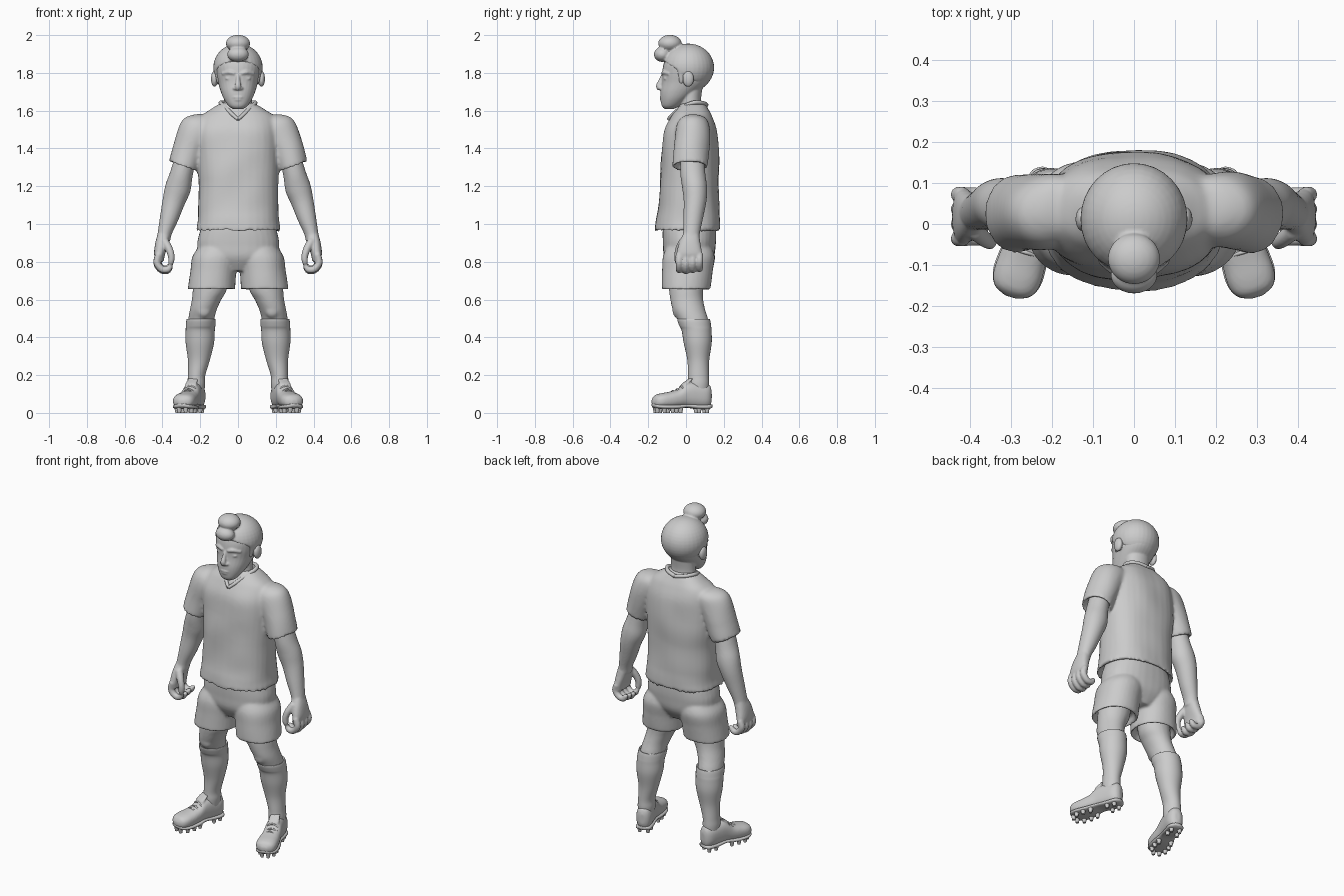
import bpy, bmesh, math
from mathutils import Vector, Matrix

Z = Vector((0, 0, 1))


def spline(rows, steps=6):
    """Catmull-Rom through rows of equal-length numbers."""
    out = []
    for i in range(len(rows) - 1):
        q = [rows[max(0, i - 1)], rows[i], rows[i + 1], rows[min(len(rows) - 1, i + 2)]]
        for s in range(steps):
            t = s / steps
            out.append([.5 * (2 * b + (c - a) * t + (2 * a - 5 * b + 4 * c - d) * t * t
                              + (3 * b - a - 3 * c + d) * t ** 3) for a, b, c, d in zip(*q)])
    return out + [list(rows[-1])]


def sweep(bm, rows, axis=None, ref=(1, 0, 0), p=2, side=1, n=32):
    """Closed tube through rows (x, y, z, ru, rv); sections follow the path or a fixed axis."""
    rows = spline([r if len(r) == 5 else (*r, r[3]) for r in rows])
    rings = []
    for i, r in enumerate(rows):
        a, b = rows[max(0, i - 1)], rows[min(len(rows) - 1, i + 1)]
        t = Vector(axis) if axis else Vector(b[:3]) - Vector(a[:3])
        t.normalize()
        u = Vector(ref)
        u = (u - t * u.dot(t)).normalized()
        v = t.cross(u)
        ring = []
        for k in range(n):
            c, s = math.cos(2 * math.pi * k / n), math.sin(2 * math.pi * k / n)
            c = math.copysign(abs(c) ** (2 / p), c) * max(r[3], .002)
            s = math.copysign(abs(s) ** (2 / p), s) * max(r[4], .002)
            co = Vector(r[:3]) + u * c + v * s
            ring.append(bm.verts.new((co.x * side, co.y, co.z)))
        rings.append(ring)
    for a, b in zip(rings, rings[1:]):
        for k in range(n):
            bm.faces.new((a[k], a[(k + 1) % n], b[(k + 1) % n], b[k]))
    bm.faces.new(rings[0])
    bm.faces.new(rings[-1])


def blob(bm, co, r):
    bmesh.ops.create_uvsphere(bm, u_segments=32, v_segments=20, radius=1,
                              matrix=Matrix.Translation(co) @ Matrix.Diagonal((*r, 1)))


def finish(name, bm, voxel=0, smooth=3, mirror=False, cloth=0):
    """Turn the bmesh into an object; voxel > 0 fuses overlapping pieces."""
    bmesh.ops.recalc_face_normals(bm, faces=bm.faces)
    me = bpy.data.meshes.new(name)
    bm.to_mesh(me)
    bm.free()
    me.polygons.foreach_set("use_smooth", [True] * len(me.polygons))
    ob = bpy.data.objects.new(name, me)
    bpy.context.collection.objects.link(ob)
    if voxel:
        m = ob.modifiers.new("fuse", 'REMESH')
        m.mode, m.voxel_size, m.use_smooth_shade = 'VOXEL', voxel, True
        m = ob.modifiers.new("soften", 'SMOOTH')
        m.factor, m.iterations = .5, smooth
    if cloth:
        tex = bpy.data.textures.new(name + "_folds", 'CLOUDS')
        tex.noise_scale, tex.noise_depth = .16, 0
        m = ob.modifiers.new("folds", 'DISPLACE')
        m.texture, m.strength, m.mid_level = tex, cloth, .5
    if mirror:
        ob.modifiers.new("mirror", 'MIRROR')
    return ob


# Head, neck, face and ears
bm = bmesh.new()
sweep(bm, [(0, -.09, 1.608, .025, .022), (0, -.08, 1.625, .05, .048), (0, -.06, 1.66, .074, .074),
           (0, -.035, 1.70, .091, .1), (0, -.004, 1.75, .106, .124), (0, .007, 1.80, .118, .133),
           (0, .01, 1.85, .122, .128), (0, .012, 1.90, .105, .108), (0, .012, 1.935, .06, .06),
           (0, .012, 1.945, .02, .02)], axis=Z, p=2.15)
sweep(bm, [(0, .025, 1.54, .085, .07), (0, .025, 1.60, .078, .063), (0, .025, 1.66, .074, .055),
           (0, .03, 1.74, .075, .06)], axis=Z)
sweep(bm, [(0, -.122, 1.79, .009), (0, -.134, 1.76, .011), (0, -.143, 1.73, .016),
           (0, -.136, 1.712, .013)])
for s in (1, -1):
    sweep(bm, [(.016, -.122, 1.795, .009), (.045, -.116, 1.803, .011), (.082, -.088, 1.795, .009)],
          ref=(0, 0, 1), side=s)
    blob(bm, (.045 * s, -.107, 1.770), (.022, .012, .008))
    blob(bm, (.016 * s, -.133, 1.718), (.011, .012, .009))
    blob(bm, (.125 * s, .012, 1.768), (.018, .03, .042))
blob(bm, (0, -.125, 1.671), (.032, .015, .008))
blob(bm, (0, -.123, 1.657), (.027, .015, .008))
finish("head", bm, .005, 2)

# Hair cap, sideburns and top knot
bm = bmesh.new()
blob(bm, (0, .012, 1.828), (.131, .137, .127))
cut = bmesh.ops.bisect_plane(bm, geom=bm.verts[:] + bm.edges[:] + bm.faces[:], clear_inner=True,
                             plane_co=(0, -.12, 1.865), plane_no=(0, .155, .24))
bmesh.ops.holes_fill(bm, edges=[e for e in bm.edges if e.is_boundary])
for s in (1, -1):
    sweep(bm, [(.112, -.02, 1.83, .012, .03), (.108, -.022, 1.79, .012, .02),
               (.102, -.025, 1.745, .01, .01)], axis=Z, side=s)
blob(bm, (0, -.085, 1.956), (.064, .062, .045))
blob(bm, (0, -.125, 1.898), (.057, .045, .04))
finish("hair", bm, .006, 2)

# Shirt: torso and sleeves with turned-in hems
bm = bmesh.new()
sweep(bm, [(0, .01, .995, .185, .135), (0, .008, .966, .215, .163), (0, .008, .968, .225, .173),
           (0, .01, 1.02, .217, .17), (0, .015, 1.1, .212, .16), (0, .018, 1.25, .21, .157),
           (0, .024, 1.4, .22, .149), (0, .026, 1.5, .218, .139), (0, .032, 1.57, .195, .107),
           (0, .035, 1.608, .14, .083), (0, .036, 1.635, .092, .065), (0, .036, 1.645, .06, .045)],
      axis=Z, p=2.4)
for s in (1, -1):
    sweep(bm, [(.155, .04, 1.57, .035, .04), (.172, .04, 1.555, .07, .07), (.2, .035, 1.515, .1, .09),
               (.25, .03, 1.42, .09, .095), (.288, .022, 1.315, .081, .094), (.291, .021, 1.302, .079, .092),
               (.288, .022, 1.306, .07, .08), (.278, .022, 1.335, .062, .07)],
          axis=(.34, 0, -.94), side=s)
finish("shirt", bm, .009, 6, cloth=.012)

# V-shaped collar band
bm = bmesh.new()
sweep(bm, [(0, .108, 1.63, .011), (.06, .09, 1.64, .011), (.092, .04, 1.642, .011),
           (.065, -.025, 1.615, .011), (.03, -.07, 1.58, .01), (0, -.093, 1.555, .009)],
      ref=(0, 0, 1), n=12)
finish("collar", bm, mirror=True)

# Shorts
bm = bmesh.new()
sweep(bm, [(0, .018, 1.0, .19, .14), (0, .018, .95, .207, .143), (0, .018, .89, .216, .141),
           (0, .015, .82, .2, .132), (0, .012, .75, .07, .09)], axis=Z, p=2.3)
for s in (1, -1):
    sweep(bm, [(.1, .018, .90, .09, .11), (.118, .016, .83, .121, .137), (.13, .008, .75, .122, .133),
               (.14, 0, .662, .125, .128), (.14, 0, .654, .122, .125), (.14, 0, .66, .112, .114),
               (.14, 0, .69, .1, .1)], axis=Z, side=s, p=2.15)
finish("shorts", bm, .008, 4, cloth=.006)

# Arms with loosely curled hands
bm = bmesh.new()
sweep(bm, [(.265, .03, 1.40, .055, .06), (.298, .036, 1.27, .06, .066), (.318, .046, 1.19, .068, .066),
           (.34, .048, 1.12, .06, .06), (.365, .038, 1.03, .049, .052), (.386, .03, .96, .038, .045),
           (.394, .025, .92, .036, .045)], axis=(.27, 0, -.96))
sweep(bm, [(.387, .03, .96, .032, .038), (.403, .02, .9, .034, .056), (.416, .018, .84, .029, .068),
           (.415, .018, .805, .022, .064)], axis=(.2, 0, -.98), p=2.4)
for i in range(4):
    y = -.036 + .036 * i
    d = .006 * abs(i - 1)
    sweep(bm, [(.418, y, .84, .019), (.429, y, .79 + d, .019), (.405, y, .756 + d, .018),
               (.373, y, .753 + d, .017), (.357, y, .775 + d, .013), (.357, y, .782 + d, .006)],
          ref=(0, 1, 0), n=16)
sweep(bm, [(.39, -.015, .91, .022), (.366, -.036, .87, .02), (.353, -.044, .83, .018),
           (.355, -.043, .795, .015), (.358, -.042, .784, .006)], ref=(0, 1, 0), n=16)
finish("arm", bm, .006, 3, mirror=True)

# Bare leg with kneecap
bm = bmesh.new()
sweep(bm, [(.13, 0, .80, .09, .095), (.148, 0, .66, .09, .09), (.166, .004, .6, .078, .087),
           (.184, .016, .545, .071, .086), (.195, .038, .49, .069, .08), (.2, .055, .42, .07, .07)], axis=Z)
blob(bm, (.182, -.04, .545), (.04, .032, .045))
finish("leg", bm, .008, 4, mirror=True)

# Long sock with a cuff
bm = bmesh.new()
sweep(bm, [(.195, .04, .485, .06, .07), (.195, .04, .497, .074, .084), (.196, .042, .487, .078, .087),
           (.198, .049, .46, .078, .084), (.2, .056, .435, .077, .079), (.202, .062, .37, .075, .074),
           (.207, .065, .28, .058, .058), (.219, .066, .2, .046, .055), (.221, .066, .15, .047, .056),
           (.222, .066, .09, .04, .05)], axis=Z)
finish("sock", bm, mirror=True)

# Shoe, laid along the turned-out foot axis
heel = Vector((.205, .133, 0))
toe = Vector((.095, -.31, 0)).normalized()
out = Vector((-toe.y, toe.x, 0))


def foot(t, w, top, bot):
    c = heel + toe * t
    return (c.x, c.y, (top + bot) / 2, w, (top - bot) / 2)


bm = bmesh.new()
sweep(bm, [foot(*r) for r in [(0, .015, .12, .06), (.012, .034, .15, .03), (.04, .046, .155, .024),
      (.1, .048, .163, .026), (.145, .049, .155, .03), (.185, .053, .125, .028), (.23, .058, .112, .024),
      (.28, .059, .103, .024), (.31, .046, .092, .03), (.326, .016, .07, .045)]], axis=toe, p=2.4)
a = heel + toe * .115
b = heel + toe * .15
sweep(bm, [(b.x, b.y, .12, .03, .015), (b.x, b.y, .15, .032, .014), (a.x, a.y, .178, .03, .01),
           (a.x, a.y, .184, .02, .006)], axis=Z, ref=out)
finish("shoe", bm, .006, 2, mirror=True)

# Sole plate
bm = bmesh.new()
sweep(bm, [foot(*r) for r in [(-.002, .02, .045, .028), (.02, .044, .045, .02), (.08, .046, .045, .02),
      (.14, .045, .048, .027), (.2, .057, .044, .02), (.27, .062, .044, .02), (.31, .046, .047, .025),
      (.325, .015, .05, .035)]], axis=toe, p=3)
finish("sole", bm, mirror=True)

# Laces
bm = bmesh.new()
for t, z in ((.165, .143), (.188, .126), (.211, .118)):
    c = heel + toe * t
    l, r = c + out * .032, c - out * .032
    sweep(bm, [(l.x, l.y, z - .014, .005), (c.x, c.y, z, .005), (r.x, r.y, z - .014, .005)],
          ref=(0, 0, 1), n=8)
finish("laces", bm, mirror=True)

# Studs
bm = bmesh.new()
for t, w in ((.03, .024), (.075, .028), (.18, .036), (.225, .042), (.27, .04), (.303, .018)):
    for s in (1, -1):
        c = heel + toe * t + out * w * s
        bmesh.ops.create_cone(bm, cap_ends=True, segments=12, radius1=.009, radius2=.015, depth=.032,
                              matrix=Matrix.Translation((c.x, c.y, .016)))
studs = finish("studs", bm, mirror=True)
studs.data.polygons.foreach_set("use_smooth", [False] * len(studs.data.polygons))
